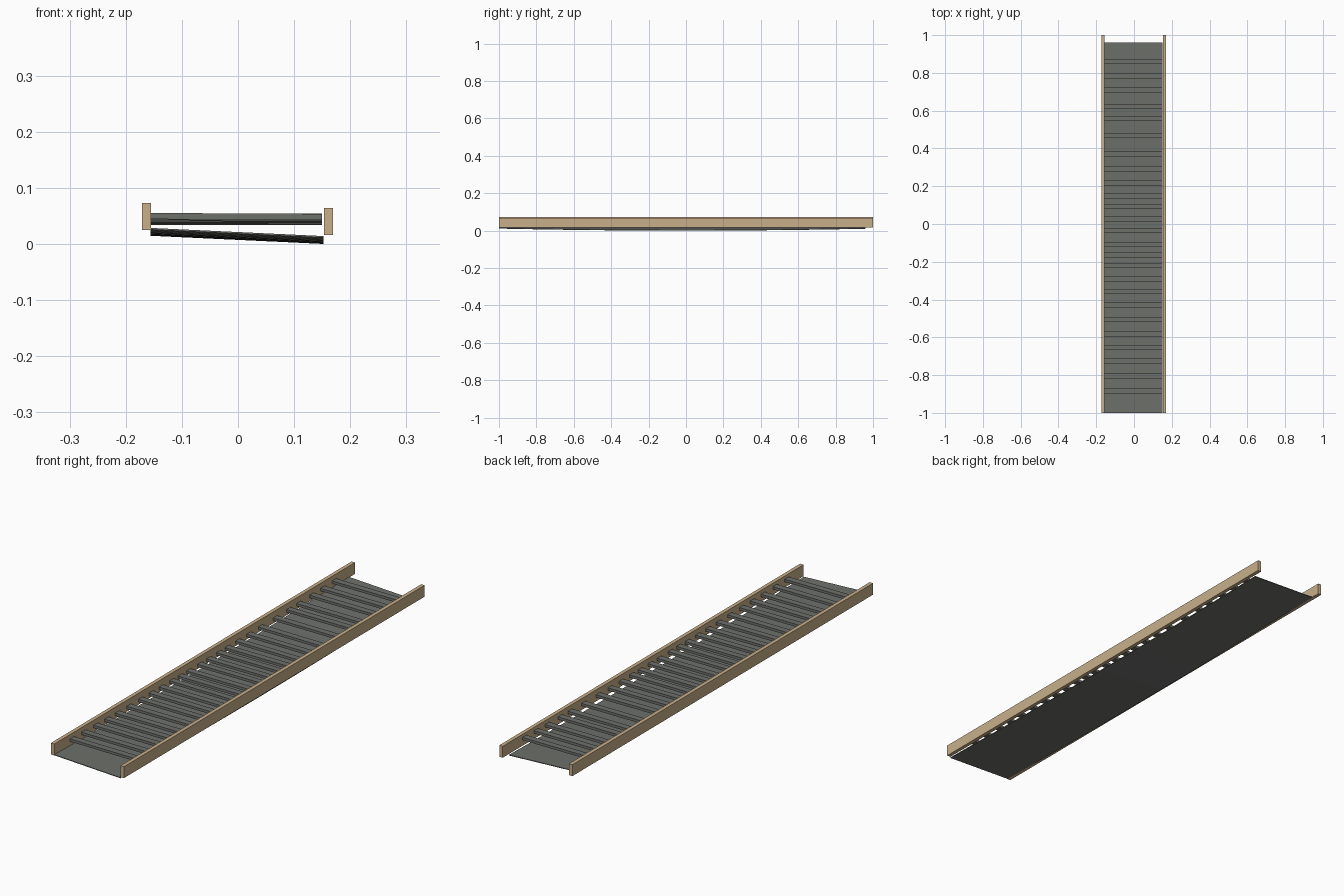
import bpy, bmesh, math, random
from mathutils import Matrix, Vector

if "Cube" in bpy.data.objects:
    bpy.data.objects.remove(bpy.data.objects["Cube"])

random.seed(4)

def material(name, col):
    m = bpy.data.materials.new(name)
    m.diffuse_color = (*col, 1)
    m.use_nodes = True
    m.node_tree.nodes["Principled BSDF"].inputs["Base Color"].default_value = m.diffuse_color
    return m

WOOD = material("tan wood", (0.578, 0.429, 0.254))
GREY = material("dark grey", (0.155, 0.163, 0.148))

def finish(bm, name, mat):
    bmesh.ops.recalc_face_normals(bm, faces=bm.faces)
    me = bpy.data.meshes.new(name)
    bm.to_mesh(me)
    bm.free()
    me.materials.append(mat)
    ob = bpy.data.objects.new(name, me)
    bpy.context.collection.objects.link(ob)
    return ob

def box(name, x0, x1, y0, y1, z0, z1, mat, tilt=0):
    bm = bmesh.new()
    bmesh.ops.create_cube(bm, size=1)
    c = Vector(((x0 + x1) / 2, (y0 + y1) / 2, (z0 + z1) / 2))
    size = Matrix.Diagonal((x1 - x0, y1 - y0, z1 - z0, 1))
    bm.transform(Matrix.Translation(c) @ Matrix.Rotation(tilt, 4, 'Y') @ size)
    return finish(bm, name, mat)

# side rails, the left one slightly higher
box("left_rail", -0.171, -0.155, -1, 1, 0.025, 0.073, WOOD)
box("right_rail", 0.153, 0.169, -1, 1, 0.016, 0.064, WOOD)

# sagging floor sheet, tilted down to the right
bm = bmesh.new()
rows = []
N = 24
for i in range(N + 1):
    y = -1 + 1.96 * i / N
    sag = 0.011 * y * y
    rows.append([bm.verts.new((x, y, z + sag + t))
                 for x, z, t in ((-0.156, 0.0145, 0), (0.152, 0.0, 0),
                                 (0.152, 0.0, 0.003), (-0.156, 0.0145, 0.003))])
for a, b in zip(rows, rows[1:]):
    for k in range(4):
        bm.faces.new((a[k], a[(k + 1) % 4], b[(k + 1) % 4], b[k]))
bm.faces.new(rows[0])
bm.faces.new(rows[-1])
finish(bm, "floor_sheet", GREY)

# cross slats following the sag
centres = [0.86, 0.783, 0.71, 0.623, 0.558, 0.468, 0.37, 0.292, 0.218, 0.148,
           0.092, 0.025, -0.035, -0.108, -0.165, -0.22, -0.29, -0.358, -0.428,
           -0.505, -0.583, -0.653, -0.725, -0.805, -0.883]
for i, y in enumerate(centres):
    top = 0.057 - 0.012 * (1 - y * y)
    box(f"cross_slat_{i + 1}", -0.156, 0.150, y - 0.0135, y + 0.0135,
        top - 0.011, top, GREY, random.uniform(-0.002, 0.006))
